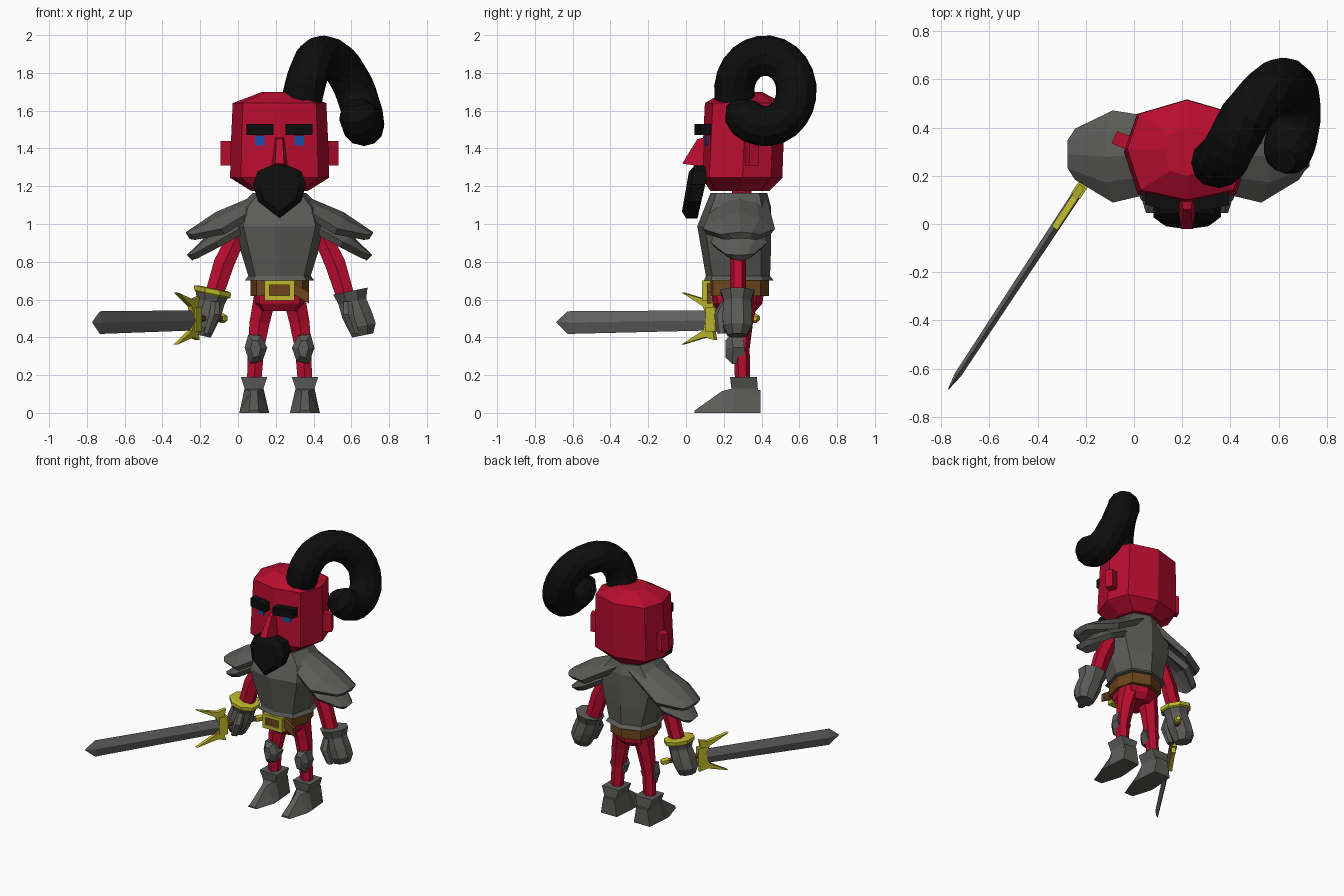
import bpy, bmesh, math
from mathutils import Vector

if "Cube" in bpy.data.objects:
    bpy.data.objects.remove(bpy.data.objects["Cube"])

CX = 0.22  # body centre line


def material(name, rgb):
    m = bpy.data.materials.new(name)
    m.diffuse_color = (*rgb, 1)
    m.use_nodes = True
    m.node_tree.nodes["Principled BSDF"].inputs["Base Color"].default_value = m.diffuse_color
    return m


RED = material("red skin", (0.48, 0.004, 0.028))
GREY = material("grey armour", (0.105, 0.105, 0.1))
STEEL = material("blade steel", (0.13, 0.13, 0.13))
BLACK = material("black hair", (0.004, 0.004, 0.004))
BROWN = material("brown leather", (0.15, 0.06, 0.012))
GOLD = material("gold", (0.52, 0.48, 0.025))
BLUE = material("blue eye", (0.01, 0.08, 0.4))


def loft(name, rings, mat, caps=True, closed=True):
    """Skin a list of equally long point rings."""
    bm = bmesh.new()
    rows = [[bm.verts.new(p) for p in r] for r in rings]
    n = len(rows[0])
    for a, b in zip(rows, rows[1:]):
        for i in range(n if closed else n - 1):
            j = (i + 1) % n
            bm.faces.new((a[i], a[j], b[j], b[i]))
    if caps:
        bm.faces.new(rows[0])
        bm.faces.new(rows[-1])
    bmesh.ops.recalc_face_normals(bm, faces=bm.faces)
    me = bpy.data.meshes.new(name)
    bm.to_mesh(me)
    bm.free()
    ob = bpy.data.objects.new(name, me)
    bpy.context.collection.objects.link(ob)
    me.materials.append(mat)
    return ob


def oct_ring(z, w, yf, yb, cx=CX):
    """Eight-sided body section with front, back and side points."""
    d = yb - yf
    half = [(0, yf), (0.78 * w, yf + 0.1 * d), (w, yf + 0.51 * d),
            (0.8 * w, yb - 0.14 * d), (0, yb)]
    pts = half + [(-x, y) for x, y in half[3:0:-1]]
    return [(cx + x, y, z) for x, y in pts]


def ellipse(cx, cy, z, rx, ry, n=8, tilt=0.0, turn=0.5):
    out = []
    for i in range(n):
        a = 2 * math.pi * (i + turn) / n
        x = rx * math.cos(a)
        out.append((cx + x, cy + ry * math.sin(a), z + tilt * x))
    return out


def box(name, x, y, z, mat):
    return loft(name, [[(x[0], y[0], h), (x[1], y[0], h), (x[1], y[1], h), (x[0], y[1], h)] for h in z], mat)


# Head and neck
loft("head", [oct_ring(*r) for r in [
    (1.175, 0.15, 0.13, 0.44), (1.245, 0.262, 0.08, 0.51), (1.44, 0.257, 0.09, 0.517),
    (1.64, 0.248, 0.10, 0.515), (1.70, 0.09, 0.2, 0.4)]], RED)
loft("neck", [ellipse(CX, 0.295, z, 0.055, 0.055) for z in (1.08, 1.2)], RED)

# Nose
loft("nose", [[(CX + x, y, z) for x, y, z in r] for r in [
    [(-0.045, 0.11, 1.30), (-0.024, -0.02, 1.32), (0.024, -0.02, 1.32), (0.045, 0.11, 1.30)],
    [(-0.025, 0.11, 1.46), (-0.016, 0.06, 1.45), (0.016, 0.06, 1.45), (0.025, 0.11, 1.46)]]], RED)

# Beard: slanted slab with a bevelled front
beard = [(0.045, 1.31), (0.115, 1.28), (0.14, 1.21), (0.115, 1.12), (0.0, 1.03),
         (-0.115, 1.12), (-0.14, 1.21), (-0.115, 1.28), (-0.045, 1.31)]


def beard_ring(k, y, slope):
    return [(CX + x * k, y + slope * (z - 1.31), 1.17 + (z - 1.17) * k) for x, z in beard]


loft("beard", [beard_ring(0.75, 0.015, 0.13), beard_ring(1.0, 0.045, 0.16),
               beard_ring(1.0, 0.125, 0.23)], BLACK)

# Curled horn of hair: a tube around a sideways coil
coil_x = [0.33, 0.36, 0.40, 0.46, 0.55, 0.62, 0.66, 0.67, 0.65, 0.62]
path = []
STEPS = 24
for i in range(STEPS + 1):
    t = i / STEPS
    a = math.radians(-25 + 365 * t)
    f = t * (len(coil_x) - 1)
    k = min(int(f), len(coil_x) - 2)
    x = coil_x[k] + (coil_x[k + 1] - coil_x[k]) * (f - k)
    path.append((Vector((x, 0.42 - 0.165 * math.cos(a), 1.705 + 0.187 * math.sin(a))),
                 Vector((0, -math.cos(a), math.sin(a)))))
rings = []
for i, (p, out) in enumerate(path):
    tan = (path[min(i + 1, STEPS)][0] - path[max(i - 1, 0)][0]).normalized()
    side = tan.cross(out).normalized()
    r = 0.107 if i < STEPS - 1 else (0.095, 0.055)[i - STEPS + 1]
    rings.append([p + out * (r * math.cos(b)) + side * (r * math.sin(b))
                  for b in [2 * math.pi * j / 12 for j in range(12)]])
loft("hair_horn", rings, BLACK)

# Breastplate, pelvis, belt and buckle
loft("breastplate", [oct_ring(*r) for r in [
    (0.70, 0.185, 0.095, 0.465), (0.725, 0.165, 0.105, 0.445), (0.87, 0.21, 0.08, 0.45),
    (0.99, 0.245, 0.06, 0.45), (1.09, 0.215, 0.10, 0.45), (1.165, 0.14, 0.13, 0.43)]], GREY)
loft("pelvis", [oct_ring(*r) for r in [
    (0.54, 0.10, 0.17, 0.37), (0.58, 0.135, 0.14, 0.405), (0.71, 0.14, 0.13, 0.42)]], RED)
loft("belt", [oct_ring(z, 0.155, 0.11, 0.44) for z in (0.62, 0.705)], BROWN)
box("belt_centre", (0.16, 0.28), (0.095, 0.13), (0.61, 0.69), BROWN)
for z in ((0.595, 0.622), (0.676, 0.70)):
    box("buckle_bar", (0.14, 0.30), (0.085, 0.13), z, GOLD)
for x in ((0.14, 0.167), (0.273, 0.30)):
    box("buckle_side", x, (0.085, 0.13), (0.62, 0.678), GOLD)
loft("belt_strap", [[(x, y, z + h) for y, h in ((0.11, 0), (0.135, 0), (0.135, 0.06), (0.11, 0.06))]
                    for x, z in ((0.29, 0.63), (0.375, 0.58))], BROWN)


def plate(name, s, rows):
    """Arched shoulder plate; rows are offset, y range, ridge and edge height."""
    grid = []
    for d, y0, y1, zc, ze in rows:
        grid.append([(CX + s * (d - 0.03 * (abs(f) > 0.9)), (y0 + y1) / 2 + f * (y1 - y0) / 2,
                      zc + (ze - zc) * abs(f) ** 1.6) for f in (-1, -0.55, 0, 0.55, 1)])
    ob = loft(name, grid, GREY, caps=False, closed=False)
    m = ob.modifiers.new("thickness", 'SOLIDIFY')
    m.thickness = 0.04
    m.offset = 0


for s, side in ((-1, "right"), (1, "left")):
    def P(d, y, z):
        return (CX + s * d, y, z)

    # Face details
    ear = [(0.23, 0.30), (0.313, 0.335), (0.29, 0.385), (0.22, 0.36)]
    loft(side + "_ear", [[P(d, y, z) for d, y in ear] for z in (1.31, 1.44)], RED)
    brow = [(0.032, 0.045), (0.175, 0.08), (0.175, 0.15), (0.032, 0.13)]
    loft(side + "_eyebrow", [[P(d, y, z) for d, y in brow] for z in (1.47, 1.53)], BLACK)
    eye = [(0.08, 0.1), (0.13, 0.111), (0.13, 0.119), (0.08, 0.108)]
    loft(side + "_eye", [[P(d, y, z) for d, y in eye] for z in (1.415, 1.468)], BLUE)

    # Shoulder plates
    plate(side + "_upper_shoulder_plate", s, [
        (0.08, 0.16, 0.42, 1.15, 1.11), (0.33, 0.10, 0.46, 1.045, 0.96), (0.485, 0.195, 0.385, 0.94, 0.93)])
    plate(side + "_lower_shoulder_plate", s, [
        (0.20, 0.19, 0.39, 1.03, 0.98), (0.36, 0.14, 0.42, 0.935, 0.89), (0.475, 0.22, 0.35, 0.82, 0.83)])

    # Arm
    loft(side + "_arm", [ellipse(CX + s * d, 0.275, z, rx, 0.042, 6, s * 0.4) for d, z, rx in
                         [(0.17, 1.04, 0.05), (0.22, 0.95, 0.05), (0.295, 0.79, 0.058),
                          (0.345, 0.63, 0.052)]], RED)

    # Gauntlet with thumb
    shift = -0.02 if s < 0 else 0.0
    loft(side + "_gauntlet", [ellipse(CX + s * (d + shift), 0.272, z, rx, ry, 8, s * 0.2) for d, z, rx, ry in
                              [(0.375, 0.645, 0.098, 0.098), (0.385, 0.59, 0.08, 0.078),
                               (0.41, 0.52, 0.085, 0.085), (0.435, 0.46, 0.08, 0.083),
                               (0.44, 0.41, 0.06, 0.055)]], GREY)
    loft(side + "_thumb", [ellipse(CX + s * (d + shift), y, z, r, r, 6) for d, y, z, r in
                           [(0.36, 0.21, 0.59, 0.025), (0.365, 0.18, 0.52, 0.033),
                            (0.40, 0.19, 0.42, 0.025)]], GREY)

    # Leg
    loft(side + "_leg", [ellipse(CX + s * d, y, z, rx, ry, 6) for d, y, z, rx, ry in
                         [(0.135, 0.30, 0.15, 0.043, 0.04), (0.125, 0.295, 0.34, 0.05, 0.042),
                          (0.105, 0.30, 0.48, 0.062, 0.055), (0.075, 0.30, 0.62, 0.07, 0.085)]], RED)

    # Knee guard on the front of the leg
    knee = [(0.10, 0.27, 0.41), (0.065, 0.28, 0.345), (0.09, 0.275, 0.275),
            (0.155, 0.275, 0.26), (0.185, 0.28, 0.345), (0.165, 0.27, 0.415)]
    loft(side + "_knee_guard", [
        [P(d, y + 0.03, z) for d, y, z in knee],
        [P(d, y - 0.03, z) for d, y, z in knee],
        [P(0.127 + (d - 0.127) * 0.45, 0.21, 0.34 + (z - 0.34) * 0.6) for d, y, z in knee]], GREY)

    # Boot: cuff, then a wedge foot with a ridge
    loft(side + "_boot_cuff", [[P(0.135 + a * w, y, z) for a, y in ((-1, y0), (1, y0), (1, y1), (-1, y1))]
                               for z, w, y0, y1 in [(0.10, 0.05, 0.245, 0.38), (0.13, 0.05, 0.24, 0.38),
                                                    (0.19, 0.07, 0.233, 0.375)]], GREY)
    loft(side + "_foot", [[P(0.135 + a * w, y, z) for a, w, z in
                           ((-1, wb, 0), (-1, wt, h), (1, wt, h), (1, wb, 0))]
                          for y, wb, wt, h in [(0.045, 0.035, 0.025, 0.012), (0.19, 0.08, 0.018, 0.115),
                                               (0.25, 0.078, 0.05, 0.13), (0.395, 0.065, 0.045, 0.12)]], GREY)

# Gold rim on the sword hand cuff
loft("gold_cuff_rim", [ellipse(CX - 0.355, 0.272, z, r, r, 8, -0.2) for z, r in
                       [(0.622, 0.094), (0.63, 0.104), (0.655, 0.106), (0.66, 0.085)]], GOLD)

# Sword, laid out along its own axis: t along, v up, w across
U = Vector((-0.55, -0.835, 0))
W = Vector((0.835, -0.55, 0))
GRIP = Vector((-0.22, 0.15, 0.5))


def S(t, v, w):
    return GRIP + U * t + W * w + Vector((0, 0, v))


def bar(name, sections, mat, n=6):
    """Round bar along the sword axis from (t, radius) pairs."""
    return loft(name, [[S(t, r * math.cos(2 * math.pi * i / n), r * math.sin(2 * math.pi * i / n))
                        for i in range(n)] for t, r in sections], mat)


loft("blade", [[S(t, c + h, 0), S(t, c, w), S(t, c - h, 0), S(t, c, -w)] for t, h, c, w in
               [(0.0, 0.053, -0.01, 0.02), (0.93, 0.06, -0.022, 0.014), (1.0, 0.004, -0.02, 0.002)]], STEEL)
bar("grip", [(-0.24, 0.02), (0.0, 0.02)], BROWN)
bar("pommel", [(-0.28, 0.016), (-0.265, 0.025), (-0.235, 0.025), (-0.22, 0.014)], GOLD)
loft("guard_collar", [[S(t, v, w) for v, w in ((0.06, 0.022), (-0.07, 0.022), (-0.07, -0.022), (0.06, -0.022))]
                      for t in (-0.02, 0.04)], GOLD)
for s in (1, -1):
    spike = [(-0.02, 0.0), (0.035, 0.0), (0.065, 0.065), (0.2, 0.138), (0.05, 0.10), (-0.01, 0.115), (0.0, 0.07)]
    loft("guard_spike", [[S(t, s * v, w) for t, v in spike] for w in (-0.014, 0.014)], GOLD)
